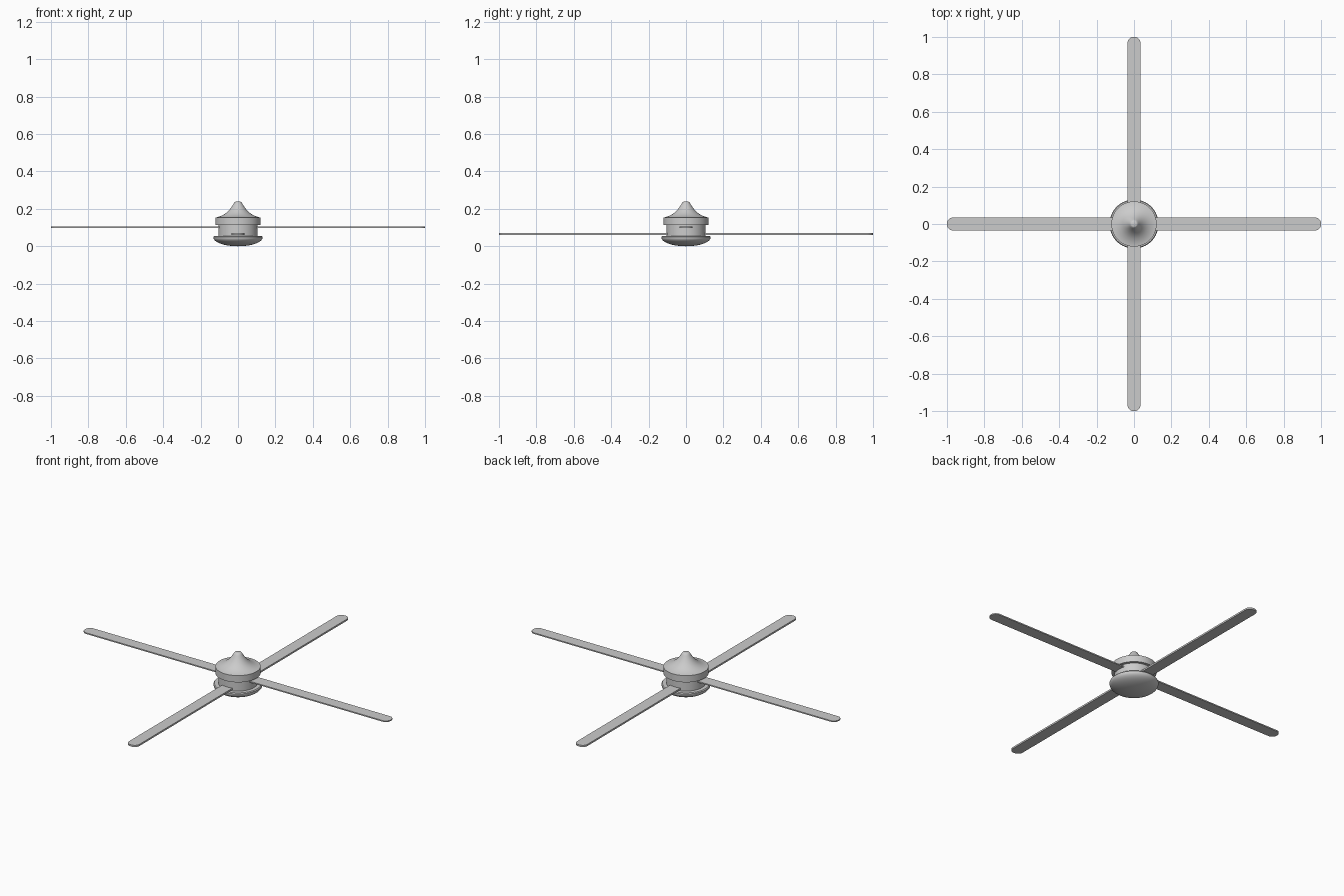
import bpy, bmesh, math

if "Cube" in bpy.data.objects:
    bpy.data.objects.remove(bpy.data.objects["Cube"])


def finish(name, bm):
    bmesh.ops.remove_doubles(bm, verts=bm.verts, dist=1e-5)
    bmesh.ops.recalc_face_normals(bm, faces=bm.faces)
    mesh = bpy.data.meshes.new(name)
    bm.to_mesh(mesh)
    bm.free()
    ob = bpy.data.objects.new(name, mesh)
    bpy.context.collection.objects.link(ob)
    bpy.ops.object.select_all(action='DESELECT')
    ob.select_set(True)
    bpy.context.view_layer.objects.active = ob
    bpy.ops.object.shade_smooth_by_angle(angle=math.radians(35))
    return ob


def lathe(name, profile, steps=64):
    """Spin a (radius, height) profile about the z axis."""
    bm = bmesh.new()
    vs = [bm.verts.new((r, 0, z)) for r, z in profile]
    es = [bm.edges.new(pair) for pair in zip(vs, vs[1:])]
    bmesh.ops.spin(bm, geom=vs + es, cent=(0, 0, 0), axis=(0, 0, 1),
                   angle=math.tau, steps=steps, use_duplicate=False)
    return finish(name, bm)


def blade(name, z, thick, turn, half_width=0.034, corner=0.031):
    """Flat bar through the hub with rounded ends."""
    bm = bmesh.new()
    outline = []
    for k, (sx, sy) in enumerate([(1, 1), (-1, 1), (-1, -1), (1, -1)]):
        for i in range(9):
            a = math.radians(90 * k + 90 * i / 8)
            outline.append((sx * (1 - corner) + corner * math.cos(a),
                            sy * (half_width - corner) + corner * math.sin(a)))
    face = bm.faces.new([bm.verts.new((x, y, z - thick / 2)) for x, y in outline])
    ext = bmesh.ops.extrude_face_region(bm, geom=[face])
    tops = [g for g in ext['geom'] if isinstance(g, bmesh.types.BMVert)]
    bmesh.ops.translate(bm, verts=tops, vec=(0, 0, thick))
    ob = finish(name, bm)
    ob.rotation_euler.z = math.radians(turn)
    return ob


# Shallow rounded dish under the hub
dish = [(0.131 * math.sin(math.radians(a)), 0.046 - 0.046 * math.cos(math.radians(a)))
        for a in range(0, 91, 6)]
lathe("bottom_dish", dish + [(0.131, 0.050), (0.127, 0.055), (0, 0.055)])

# Central drum
lathe("hub_drum", [(0, 0.05), (0.105, 0.05), (0.105, 0.12), (0, 0.12)])

# Overhanging collar with flared cap and small flat tip
lathe("collar_cap", [(0, 0.114), (0.121, 0.114), (0.121, 0.154), (0.113, 0.155),
                     (0.096, 0.160), (0.078, 0.168), (0.061, 0.180), (0.046, 0.195),
                     (0.034, 0.211), (0.025, 0.225), (0.019, 0.235), (0.014, 0.238),
                     (0, 0.238)])

# Two crossed blades at different heights
blade("upper_blade", 0.101, 0.007, 0)
blade("lower_blade", 0.066, 0.010, 90)
